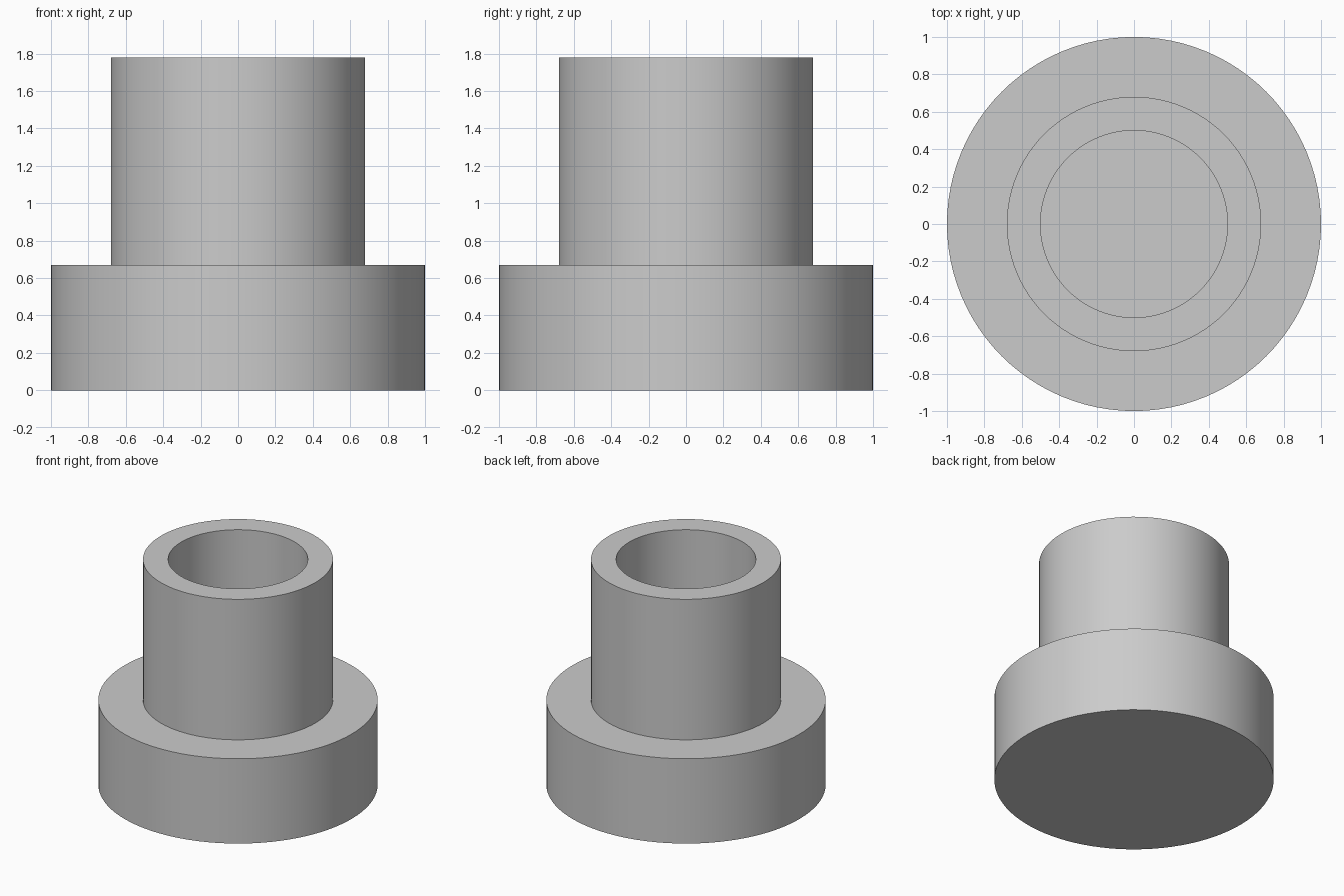
import bpy
import bmesh
import math

SEGMENTS = 96

cube = bpy.data.objects.get("Cube")
if cube:
    bpy.data.objects.remove(cube, do_unlink=True)

# Plain grey material
grey = bpy.data.materials.new("plain grey")
grey.use_nodes = True
grey.diffuse_color = (0.6, 0.6, 0.6, 1)
grey.node_tree.nodes["Principled BSDF"].inputs["Base Color"].default_value = grey.diffuse_color


def lathe(name, profile):
    """Spin an (r, z) profile that starts and ends on the axis into a closed solid."""
    bm = bmesh.new()
    verts = [bm.verts.new((r, 0, z)) for r, z in profile]
    edges = [bm.edges.new(pair) for pair in zip(verts, verts[1:])]
    bmesh.ops.spin(bm, geom=verts + edges, cent=(0, 0, 0), axis=(0, 0, 1),
                   angle=math.tau, steps=SEGMENTS, use_merge=True)
    bmesh.ops.remove_doubles(bm, verts=bm.verts, dist=0.0001)
    bmesh.ops.recalc_face_normals(bm, faces=bm.faces)
    # Merge the end caps and hole floor into clean flat discs
    bmesh.ops.dissolve_verts(bm, verts=[v for v in bm.verts if v.co.xy.length < 0.001])
    mesh = bpy.data.meshes.new(name)
    bm.to_mesh(mesh)
    bm.free()
    mesh.materials.append(grey)
    obj = bpy.data.objects.new(name, mesh)
    bpy.context.collection.objects.link(obj)
    bpy.ops.object.select_all(action="DESELECT")
    obj.select_set(True)
    bpy.context.view_layer.objects.active = obj
    bpy.ops.object.shade_smooth_by_angle(angle=math.radians(30))
    return obj


# Wide round base, narrower hollow collar, and the blind bore inside it
BASE_R, COLLAR_R, BORE_R = 1.0, 0.68, 0.5
BASE_TOP, COLLAR_TOP, BORE_FLOOR = 0.67, 1.78, 0.67
lathe("flanged_bushing", [
    (0, 0), (BASE_R, 0), (BASE_R, BASE_TOP),
    (COLLAR_R, BASE_TOP), (COLLAR_R, COLLAR_TOP),
    (BORE_R, COLLAR_TOP), (BORE_R, BORE_FLOOR), (0, BORE_FLOOR),
])
